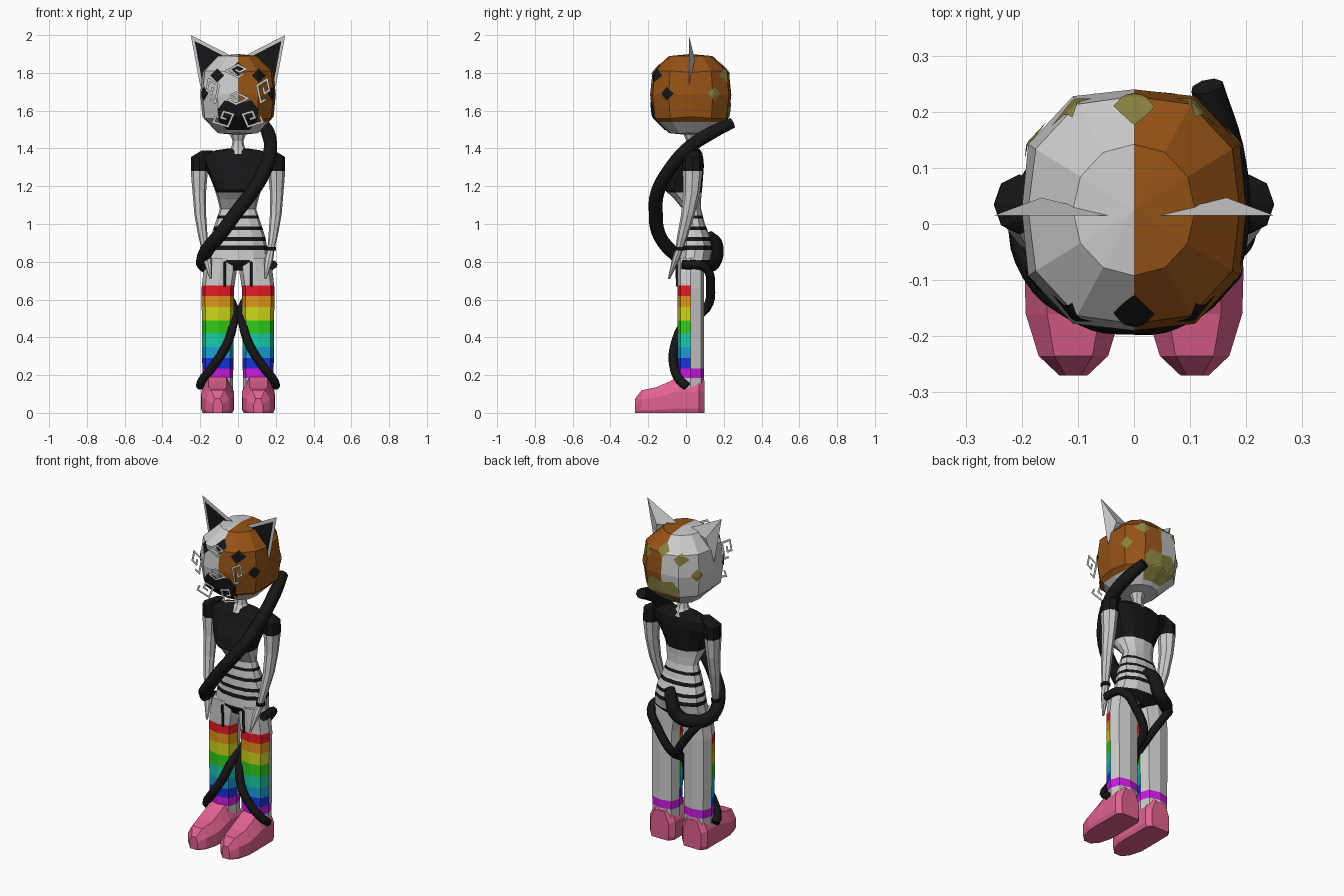
import bpy, bmesh
from math import sin, cos, pi, radians
from mathutils import Vector
from mathutils.bvhtree import BVHTree

if "Cube" in bpy.data.objects:
    bpy.data.objects.remove(bpy.data.objects["Cube"])

COLS = {'black': (.008, .008, .009), 'brown': (.3, .085, .008), 'olive': (.25, .22, .05),
        'pink': (.75, .12, .28), 'red': (.8, .01, .02), 'orange': (.75, .3, .01),
        'yellow': (.62, .68, .01), 'green': (.03, .6, .01), 'teal': (.01, .6, .4),
        'sky': (.01, .35, .65), 'blue': (.01, .03, .7), 'violet': (.6, .01, .75),
        'grey': (.8, .8, .8)}
MATS = {}
for k, c in COLS.items():
    MATS[k] = bpy.data.materials.new(k)
    MATS[k].diffuse_color = (*c, 1)


def finish(name, bm, color='grey', paint=None, cuts=()):
    """Turn a bmesh into an object; cut it at heights and colour faces by position."""
    for z in cuts:
        bmesh.ops.bisect_plane(bm, geom=bm.verts[:] + bm.edges[:] + bm.faces[:],
                               plane_co=(0, 0, z), plane_no=(0, 0, 1))
    me = bpy.data.meshes.new(name)
    names = []
    for f in bm.faces:
        c = paint(f.calc_center_median()) if paint else color
        if c not in names:
            names.append(c)
            me.materials.append(MATS[c])
        f.material_index = names.index(c)
    bm.to_mesh(me)
    bm.free()
    ob = bpy.data.objects.new(name, me)
    bpy.context.collection.objects.link(ob)
    return ob


def loft(name, rings, **kw):
    bm = bmesh.new()
    R = [[bm.verts.new(p) for p in r] for r in rings]
    n = len(R[0])
    for a, b in zip(R, R[1:]):
        for i in range(n):
            bm.faces.new((a[i], a[(i + 1) % n], b[(i + 1) % n], b[i]))
    bm.faces.new(R[0])
    bm.faces.new(R[-1])
    bmesh.ops.recalc_face_normals(bm, faces=bm.faces[:])
    return finish(name, bm, **kw)


def ring(cx, cy, z, rx, ry, n=8, p=2):
    out = []
    for i in range(n):
        c, s = cos(2 * pi * i / n), sin(2 * pi * i / n)
        k = (abs(c) ** p + abs(s) ** p) ** (-1 / p)
        out.append((cx + rx * c * k, cy + ry * s * k, z))
    return out


def tube(name, pts, r, color='black', res=4, tip=1.0):
    cu = bpy.data.curves.new(name, 'CURVE')
    cu.dimensions = '3D'
    cu.bevel_depth, cu.bevel_resolution = r, 2
    cu.resolution_u, cu.use_fill_caps = res, True
    sp = cu.splines.new('BEZIER')
    sp.bezier_points.add(len(pts) - 1)
    for i, (b, p) in enumerate(zip(sp.bezier_points, pts)):
        b.co = p
        b.handle_left_type = b.handle_right_type = 'AUTO'
        b.radius = tip if i in (0, len(pts) - 1) else 1
    cu.materials.append(MATS[color])
    ob = bpy.data.objects.new(name, cu)
    bpy.context.collection.objects.link(ob)


# Head: two-tone boxy ball
HC = Vector((0, .025, 1.685))
bm = bmesh.new()
bmesh.ops.create_uvsphere(bm, u_segments=12, v_segments=6, radius=1)
for v in bm.verts:
    k = sum(abs(c) ** 3 for c in v.co) ** (-1 / 3)
    v.co = HC + Vector((v.co.x * .2, v.co.y * .215, v.co.z * .215)) * k
bvh_bm = bm.copy()
bvh = BVHTree.FromBMesh(bvh_bm)
finish('head', bm, cuts=(1.54,),
       paint=lambda c: 'brown' if c.x > 0 and c.z > 1.54 else 'grey')


def patch(name, pts, ang, color):
    """Flat marking projected on the head from the direction ang (0 = front)."""
    d, t = Vector((sin(ang), -cos(ang), 0)), Vector((cos(ang), sin(ang), 0))
    bm = bmesh.new()
    mid = bm.verts.new((sum(p[0] for p in pts) / len(pts), 0, sum(p[1] for p in pts) / len(pts)))
    vs = [bm.verts.new((u, 0, z)) for u, z in pts]
    for a, b in zip(vs, vs[1:] + vs[:1]):
        bm.faces.new((mid, a, b))
    bmesh.ops.subdivide_edges(bm, edges=bm.edges[:], cuts=4, use_grid_fill=True)
    for v in bm.verts:
        o = Vector((0, HC.y, v.co.z)) + t * v.co.x + d
        hit, no, *_ = bvh.ray_cast(o, -d)
        v.co = hit + no * .004 if hit else o - d * .9
    finish(name, bm, color)


# Face markings, repeated on the back of the head
for side, base, col in (('front', 0, 'black'), ('back', pi, 'olive')):
    patch(side + '_muzzle_patch', [(-.06, 1.5), (.06, 1.5), (.1, 1.55), (.105, 1.61), (.07, 1.655),
                                   (0, 1.64), (-.07, 1.655), (-.105, 1.61), (-.1, 1.55)], base, col)
    for u, z, a in ((0, 1.82, 0), (-.108, 1.785, 0), (.108, 1.785, 0), (0, 1.69, 55), (0, 1.69, -55)):
        patch(side + '_diamond', [(u - .036, z), (u, z - .036), (u + .036, z), (u, z + .036)],
              base + radians(a), col)

# Floating key-shaped ornaments in one plane before the face
HOOK = [(-.1, -.5), (-.5, -.5), (-.5, .5), (.5, .5), (.5, -.15), (0, -.15), (0, .15)]


def ornament(cx, cz, sx, sz, rot, flip=1):
    bm = bmesh.new()
    pts = []
    for u, w in HOOK:
        a = radians(rot)
        pts.append(Vector((cx + flip * sx * (u * cos(a) - w * sin(a)), -.2,
                           cz + sz * (u * sin(a) + w * cos(a)))))
    for p, q in zip(pts, pts[1:]):
        e = (q - p).normalized() * .006
        n = Vector((-e.z, 0, e.x))
        bm.faces.new([bm.verts.new(c) for c in (p - e - n, q + e - n, q + e + n, p - e + n)])
    finish('face_ornament', bm)


ornament(0, 1.81, .088, .046, 45)
ornament(-.01, 1.665, .088, .042, 225)
for s in (-1, 1):
    ornament(s * .137, 1.705, .055, .095, 20, s)
    ornament(s * .078, 1.56, .082, .068, 110, s)

# Ears: flat front with dark inside, ridged back
for s in (-1, 1):
    tri = [Vector((s * .035, .015, 1.89)), Vector((s * .2, .015, 1.73)), Vector((s * .25, .015, 2.0))]
    mid = Vector((s * .165, .015, 1.87))
    bm = bmesh.new()
    a = [bm.verts.new(p) for p in tri]
    top = bm.verts.new(mid + Vector((0, .032, 0)))
    bm.faces.new(a)
    for i in range(3):
        bm.faces.new((a[i], a[(i + 1) % 3], top))
    bmesh.ops.recalc_face_normals(bm, faces=bm.faces[:])
    finish('ear', bm)
    bm = bmesh.new()
    bm.faces.new([bm.verts.new(mid + (p - mid) * .76 - Vector((0, .004, 0))) for p in tri])
    finish('ear_inside', bm, 'black')

# Neck
loft('neck', [ring(0, .03, z, r, r) for z, r in ((1.37, .06), (1.41, .034), (1.44, .028), (1.48, .045))])

# Torso: height, half width, front, back
BODY = [(.755, .07, -.02, .08), (.80, .165, -.045, .125), (.87, .155, -.04, .14), (.93, .145, -.035, .13),
        (1.0, .122, -.03, .1), (1.08, .096, -.02, .08), (1.13, .108, -.06, .08), (1.18, .122, -.112, .085),
        (1.24, .145, -.095, .09), (1.31, .18, -.05, .095), (1.36, .19, -.03, .09),
        (1.39, .12, -.01, .075), (1.4, .05, 0, .06)]
STRIPES = [(.75, .81), (.862, .885), (.91, .93), (.968, .988), (1.028, 1.045), (1.168, 1.5)]
loft('torso', [ring(0, (f + b) / 2, z, w, (b - f) / 2, 12, 2.4) for z, w, f, b in BODY],
     cuts=[z for st in STRIPES for z in st],
     paint=lambda c: 'black' if any(a < c.z < b for a, b in STRIPES) else 'grey')

# Arms, legs and boots, both sides
ARM = [(.16, .035, 1.39, .03, .035), (.203, .035, 1.355, .046, .053), (.205, .035, 1.28, .045, .053),
       (.205, .03, 1.17, .036, .045), (.2, .01, 1.05, .031, .036), (.185, -.02, .93, .024, .028),
       (.175, -.035, .87, .019, .02), (.162, -.055, .81, .024, .02), (.145, -.09, .71, .006, .006)]
BANDS = [(.235, 'violet'), (.29, 'blue'), (.35, 'sky'), (.42, 'teal'), (.49, 'green'),
         (.56, 'yellow'), (.62, 'orange'), (.675, 'red')]
BOOT = [(.098, .06, .17), (.07, .085, .19), (-.045, .086, .19), (-.09, .087, .165),
        (-.16, .085, .135), (-.235, .062, .12), (-.27, .025, .075)]


def leg_color(c):
    if c.z < .185 or c.z > .675 or (c.z > .235 and c.y > .025):
        return 'grey'
    return next(col for z, col in BANDS if c.z < z)


for s in (-1, 1):
    loft('arm', [ring(s * x, y, z, a, b) for x, y, z, a, b in ARM], cuts=(1.28,),
         paint=lambda c: 'black' if c.z > 1.28 else 'grey')
    loft('wristband', [ring(s * .176, -.034, z, .026, .028) for z in (.86, .878)], color='black')
    loft('leg', [ring(s * x, .025, z, w, .07, 8, 2.8) for x, z, w in
                 ((.105, .1, .078), (.107, .235, .082), (.107, .66, .086), (.096, .74, .088), (.088, .82, .08))],
         cuts=[.185] + [b[0] for b in BANDS], paint=leg_color)
    loft('boot', [[(s * .108 + w * u, y, h * v) for u, v in
                   ((-.9, 0), (-1, .12), (-1, .6), (-.55, 1), (.55, 1), (1, .6), (1, .12), (.9, 0))]
                  for y, w, h in BOOT], color='pink')
    tube('garter_strap', [(s * .07, -.046, .67), (s * .07, -.05, .8)], .007)
    # ribbon winding from the hip, behind the thigh, to the outer ankle
    tube('leg_ribbon', [(s * .185, -.02, .785), (s * .165, .1, .77), (s * .09, .13, .67), (s * .02, .105, .55),
                        (s * .025, -.01, .47), (s * .06, -.06, .36), (s * .13, -.065, .25),
                        (s * .19, -.03, .17), (s * .2, .005, .14)], .024)

# Long tail: from the rump around one hip, over the chest, to behind the head
tube('tail', [(.02, .12, .94), (-.01, .155, .90), (-.05, .155, .81), (-.14, .11, .78), (-.185, .02, .79),
              (-.165, -.08, .86), (-.09, -.145, .95), (-.01, -.16, 1.06), (.075, -.15, 1.17),
              (.145, -.085, 1.29), (.172, .01, 1.4), (.16, .13, 1.48), (.13, .245, 1.535)], .037, tip=.8)

for m in bpy.data.materials:
    if m.users and not m.is_grease_pencil:
        m.use_nodes = True
        m.node_tree.nodes["Principled BSDF"].inputs["Base Color"].default_value = m.diffuse_color
